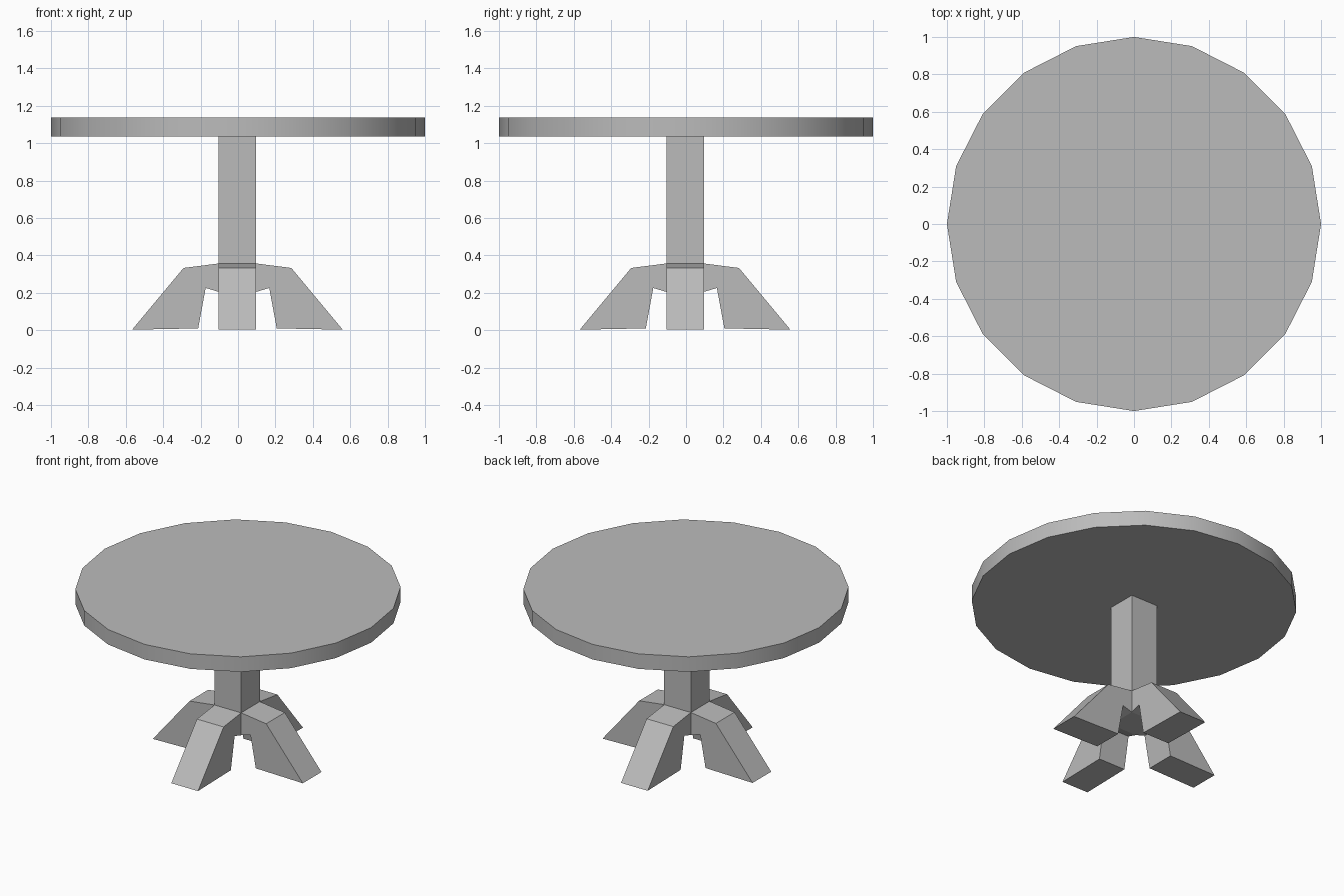
import bpy, bmesh, math
from mathutils import Matrix, Vector

cube = bpy.data.objects.get("Cube")
if cube:
    bpy.data.objects.remove(cube, do_unlink=True)

GREY = (0.5, 0.5, 0.5, 1)
grey = bpy.data.materials.new("plain_grey")
grey.use_nodes = True
grey.diffuse_color = GREY
grey.node_tree.nodes["Principled BSDF"].inputs["Base Color"].default_value = GREY


def finish(name, bm):
    """Turn a bmesh into a named grey object."""
    bmesh.ops.recalc_face_normals(bm, faces=bm.faces)
    mesh = bpy.data.meshes.new(name)
    bm.to_mesh(mesh)
    bm.free()
    mesh.materials.append(grey)
    obj = bpy.data.objects.new(name, mesh)
    bpy.context.collection.objects.link(obj)
    return obj


# Round tabletop: twenty sides, rim shaded smooth
TOP_LOW, TOP_HIGH = 1.035, 1.137
bm = bmesh.new()
bmesh.ops.create_cone(bm, cap_ends=True, segments=20, radius1=1, radius2=1,
                      depth=TOP_HIGH - TOP_LOW,
                      matrix=Matrix.Translation((0, 0, (TOP_LOW + TOP_HIGH) / 2)))
tabletop = finish("tabletop", bm)
bpy.ops.object.select_all(action='DESELECT')
tabletop.select_set(True)
bpy.context.view_layer.objects.active = tabletop
bpy.ops.object.shade_smooth_by_angle(angle=math.radians(30))

# Square column, running down to the underside of the hub
HUB_LOW = 0.205
HALF = 0.1
CENTRE = Vector((-0.003, -0.005, 0))
bm = bmesh.new()
bmesh.ops.create_cube(bm, size=1)
bmesh.ops.scale(bm, vec=(2 * HALF, 2 * HALF, TOP_LOW - HUB_LOW), verts=bm.verts)
bmesh.ops.translate(bm, vec=CENTRE + Vector((0, 0, (TOP_LOW + HUB_LOW) / 2)),
                    verts=bm.verts)
finish("column", bm)

# Four splayed legs: one side profile (distance out, height), extruded and turned
LEG_PROFILE = [(HALF, 0.357), (0.288, 0.333), (0.563, 0.003),
               (0.21, 0.01), (0.17, 0.226), (HALF, HUB_LOW)]
for i, side in enumerate(("left", "back", "right", "front")):
    bm = bmesh.new()
    face = bm.faces.new([bm.verts.new((d, -HALF, z)) for d, z in LEG_PROFILE])
    ext = bmesh.ops.extrude_face_region(bm, geom=[face])
    bmesh.ops.translate(bm, vec=(0, 2 * HALF, 0),
                        verts=[v for v in ext["geom"] if isinstance(v, bmesh.types.BMVert)])
    bmesh.ops.transform(bm, verts=bm.verts, matrix=Matrix.Translation(CENTRE)
                        @ Matrix.Rotation(i * math.pi / 2, 4, 'Z'))
    finish(side + "_leg", bm)
